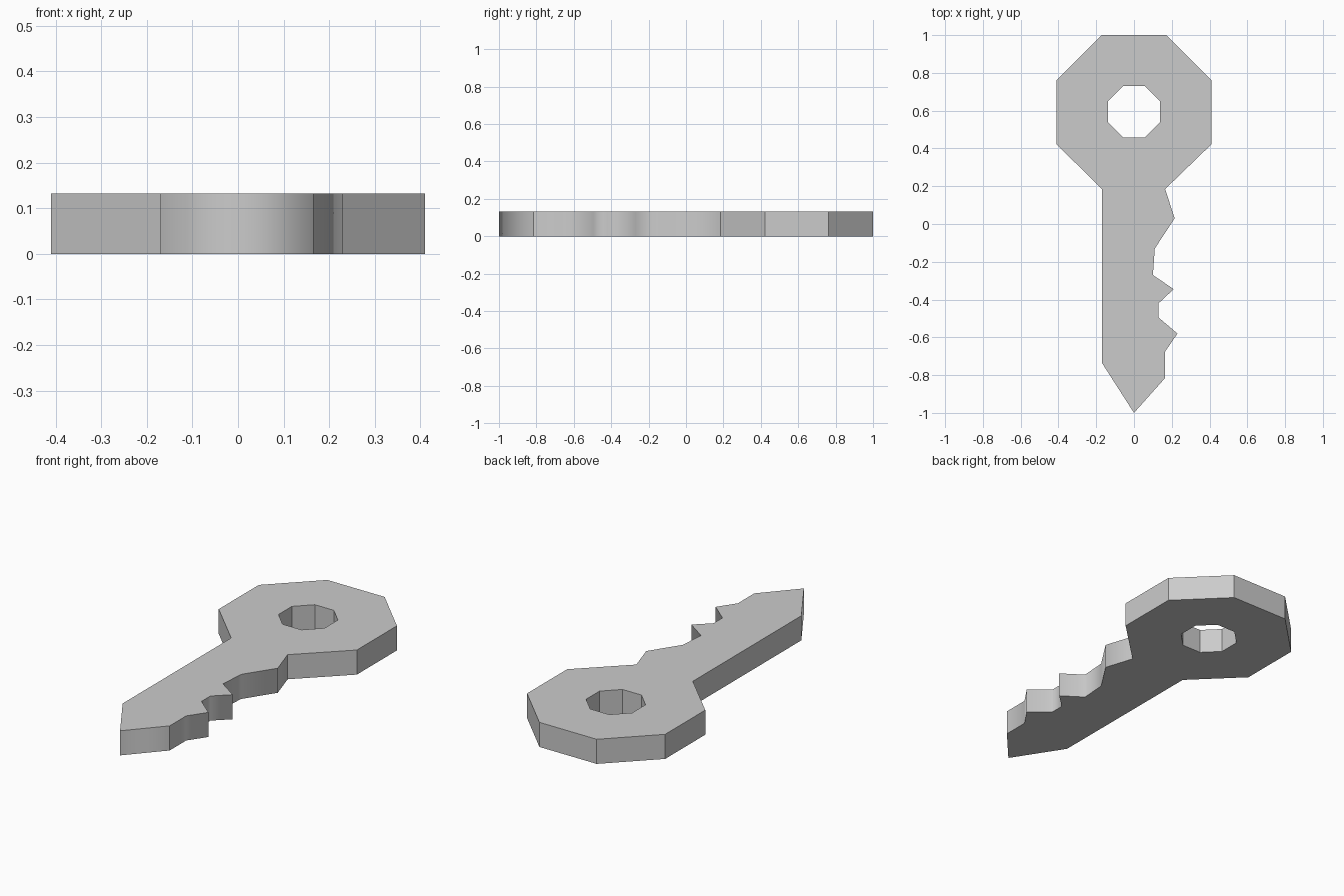
import bpy, bmesh, math

if "Cube" in bpy.data.objects:
    bpy.data.objects.remove(bpy.data.objects["Cube"])

THICK = 0.132
HEAD_Y = 0.595

# Toothed side of the shaft, from the head down to the tip shoulder
teeth = [(0.165, 0.185), (0.215, 0.03), (0.11, -0.13), (0.10, -0.27),
         (0.21, -0.345), (0.13, -0.42), (0.13, -0.495), (0.23, -0.58),
         (0.165, -0.675), (0.165, -0.815)]
tip = (0.0, -1.0)
head_right = [(0.17, 1.0), (0.41, 0.762), (0.41, 0.422)]
head_left = [(-x, y) for x, y in reversed(head_right)]
outline = head_right + teeth + [tip, (-0.17, -0.735), (-0.17, 0.185)] + head_left

# Octagonal ring hole
hole = []
for i in range(8):
    a = math.radians(22.5 + 45 * i)
    hole.append((0.148 * math.cos(a), HEAD_Y + 0.148 * math.sin(a)))

bm = bmesh.new()


def add_loop(points):
    verts = [bm.verts.new((x, y, 0)) for x, y in points]
    return [bm.edges.new((v, verts[(i + 1) % len(verts)])) for i, v in enumerate(verts)]


# Flat key shape, raised to its thickness
edges = add_loop(outline) + add_loop(hole)
bmesh.ops.triangle_fill(bm, edges=edges, use_beauty=True)
flat = bm.faces[:]
raised = bmesh.ops.extrude_face_region(bm, geom=flat, use_keep_orig=True)["geom"]
top = [v for v in raised if isinstance(v, bmesh.types.BMVert)]
bmesh.ops.translate(bm, vec=(0, 0, THICK), verts=top)
bmesh.ops.recalc_face_normals(bm, faces=bm.faces[:])
bmesh.ops.dissolve_limit(bm, angle_limit=0.01, verts=bm.verts[:], edges=bm.edges[:])

# Soft shading across the teeth and the tip, crisp edges elsewhere
soft = teeth[1:-1] + [tip]
for f in bm.faces:
    f.smooth = True
for e in bm.edges:
    a, b = e.verts
    upright = abs(a.co.z - b.co.z) > 0.01
    e.smooth = upright and any(math.dist(a.co.xy, p) < 0.001 for p in soft)

mesh = bpy.data.meshes.new("key")
bm.to_mesh(mesh)
bm.free()
key = bpy.data.objects.new("key", mesh)
bpy.context.collection.objects.link(key)
